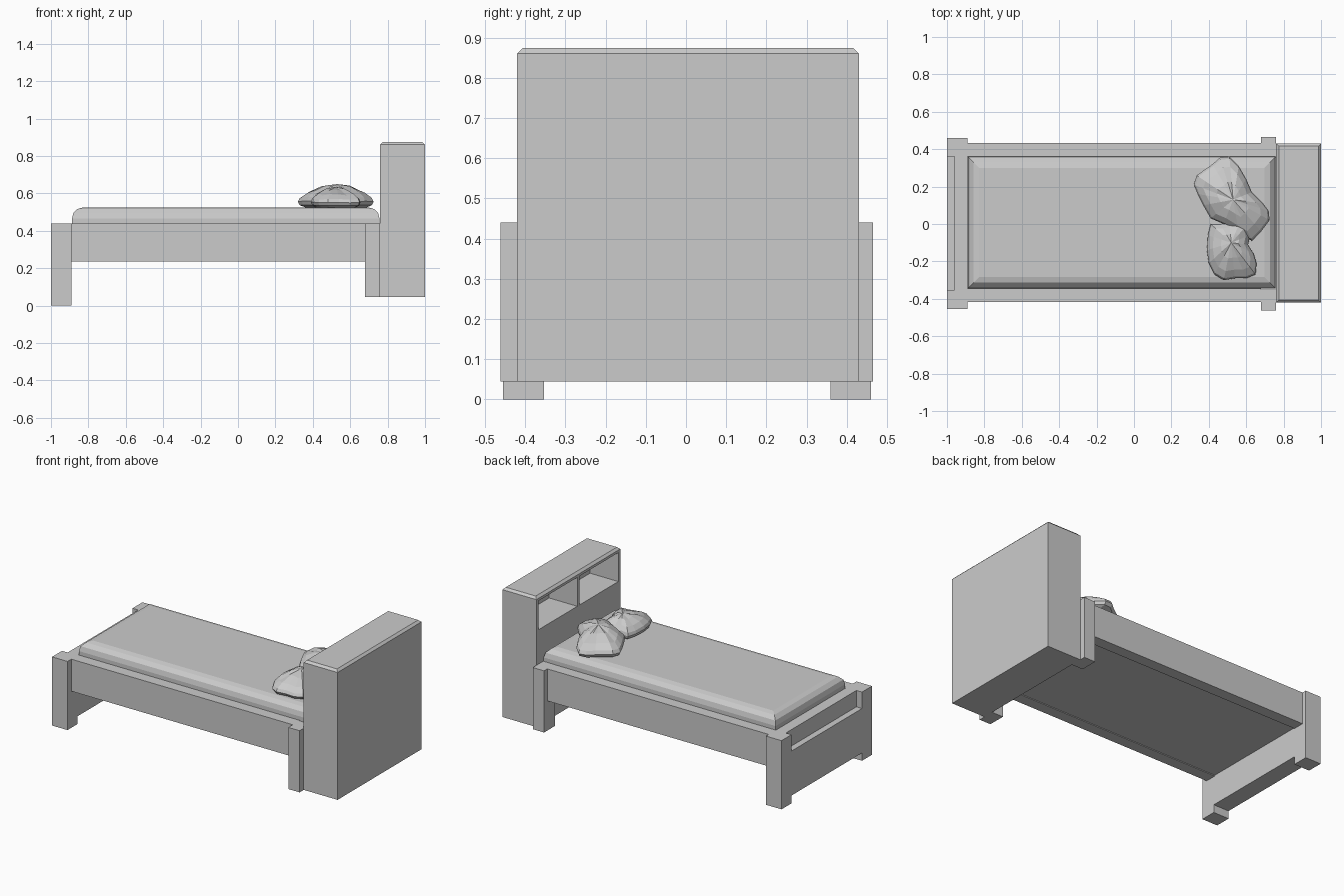
import bpy, bmesh, math
from mathutils import Vector

if "Cube" in bpy.data.objects:
    bpy.data.objects.remove(bpy.data.objects["Cube"])


def finish(name, bm):
    bmesh.ops.recalc_face_normals(bm, faces=bm.faces)
    me = bpy.data.meshes.new(name)
    bm.to_mesh(me)
    bm.free()
    ob = bpy.data.objects.new(name, me)
    bpy.context.collection.objects.link(ob)
    return ob


def box(name, x0, x1, y0, y1, z0, z1, bevel=0.0, segments=1):
    """Axis-aligned box, optionally with its top edges bevelled."""
    bm = bmesh.new()
    bmesh.ops.create_cube(bm, size=1)
    for v in bm.verts:
        v.co = ((x0 + x1) / 2 + v.co.x * (x1 - x0),
                (y0 + y1) / 2 + v.co.y * (y1 - y0),
                (z0 + z1) / 2 + v.co.z * (z1 - z0))
    if bevel:
        top = [e for e in bm.edges if all(v.co.z > z1 - 1e-4 for v in e.verts)]
        bmesh.ops.bevel(bm, geom=top, offset=bevel, segments=segments,
                        profile=0.5, affect='EDGES')
    return finish(name, bm)


def profile(name, pts, y0, y1):
    """Extrude an x-z profile along y."""
    bm = bmesh.new()
    face = bm.faces.new([bm.verts.new((x, y0, z)) for x, z in pts])
    ext = bmesh.ops.extrude_face_region(bm, geom=[face])
    for v in ext['geom']:
        if isinstance(v, bmesh.types.BMVert):
            v.co.y = y1
    return finish(name, bm)


def pillow(name, outline, base, height, peak, droop):
    """Soft faceted cushion: outline rings stacked and pulled to a peak."""
    bm = bmesh.new()
    px, py = peak
    rings = []
    for s, t in ((0.80, 0.0), (0.95, 0.12), (1.0, 0.32), (0.95, 0.52),
                 (0.76, 0.76), (0.42, 0.95)):
        ring = []
        for i, (x, y) in enumerate(outline):
            far = math.hypot(x - px, y - py) * s
            wrinkle = 0.006 * math.sin(i * 2.3) * t
            z = base + height * t * (1 - droop * far) + wrinkle
            ring.append(bm.verts.new((px + (x - px) * s, py + (y - py) * s, z)))
        rings.append(ring)
    n = len(outline)
    for a, b in zip(rings, rings[1:]):
        for i in range(n):
            j = (i + 1) % n
            bm.faces.new((a[i], a[j], b[j], b[i]))
    tip = bm.verts.new(Vector((px, py, base + height)))
    for i in range(n):
        bm.faces.new((rings[-1][i], rings[-1][(i + 1) % n], tip))
    bm.faces.new(rings[0])
    return finish(name, bm)


# Headboard with two open shelves cut into the bed side
headboard = box("headboard", 0.76, 1.0, -0.42, 0.43, 0.045, 0.875, 0.014)
for y0, y1 in ((-0.40, -0.005), (0.015, 0.41)):
    cutter = box("shelf_cutter", 0.70, 0.96, y0, y1, 0.66, 0.845)
    cutter.hide_render = True
    mod = headboard.modifiers.new("shelf", 'BOOLEAN')
    mod.object = cutter
    mod.operation = 'DIFFERENCE'
    mod.solver = 'EXACT'
    bpy.context.view_layer.objects.active = headboard
    bpy.ops.object.modifier_apply(modifier="shelf")
    bpy.data.objects.remove(cutter, do_unlink=True)

# Posts and side rails, one set per side
for side, s in (("front", -1), ("back", 1)):
    def span(a, b, c):
        return sorted((c + s * a, c + s * b))
    box(side + "_foot_post", -1.0, -0.89, *span(0.357, 0.458, 0.003), 0, 0.44)
    box(side + "_head_post", 0.68, 0.76, *span(0.353, 0.464, 0.002), 0.045, 0.44)
    box(side + "_rail", -0.89, 0.68, *span(0.353, 0.425, 0.008), 0.235, 0.44)

# Footboard panel with a stepped outer face
profile("footboard", [(-1.0, 0.05), (-0.89, 0.05), (-0.89, 0.44), (-0.96, 0.44),
                      (-0.96, 0.335), (-1.0, 0.335)], -0.354, 0.36)

# Slat base and mattress
box("bed_base", -0.89, 0.76, -0.345, 0.361, 0.24, 0.30)
box("mattress", -0.888, 0.757, -0.344, 0.36, 0.30, 0.525, 0.06, 3)

# Two crumpled pillows
pillow("back_pillow",
       [(0.42, 0.32), (0.46, 0.355), (0.51, 0.36), (0.56, 0.31), (0.60, 0.24),
        (0.63, 0.17), (0.69, 0.11), (0.72, 0.07), (0.725, 0.02), (0.68, -0.04),
        (0.63, -0.09), (0.56, -0.05), (0.48, 0.0), (0.41, 0.03), (0.37, 0.10),
        (0.34, 0.16), (0.32, 0.21), (0.335, 0.26)],
       0.525, 0.125, (0.53, 0.13), 0.9)
pillow("front_pillow",
       [(0.41, 0.0), (0.46, 0.0), (0.51, 0.01), (0.57, 0.02), (0.61, 0.0),
        (0.62, -0.06), (0.61, -0.11), (0.64, -0.16), (0.655, -0.21),
        (0.65, -0.27), (0.60, -0.29), (0.54, -0.29), (0.48, -0.30),
        (0.43, -0.27), (0.40, -0.21), (0.39, -0.14), (0.395, -0.06)],
       0.525, 0.11, (0.52, -0.10), 1.2)
